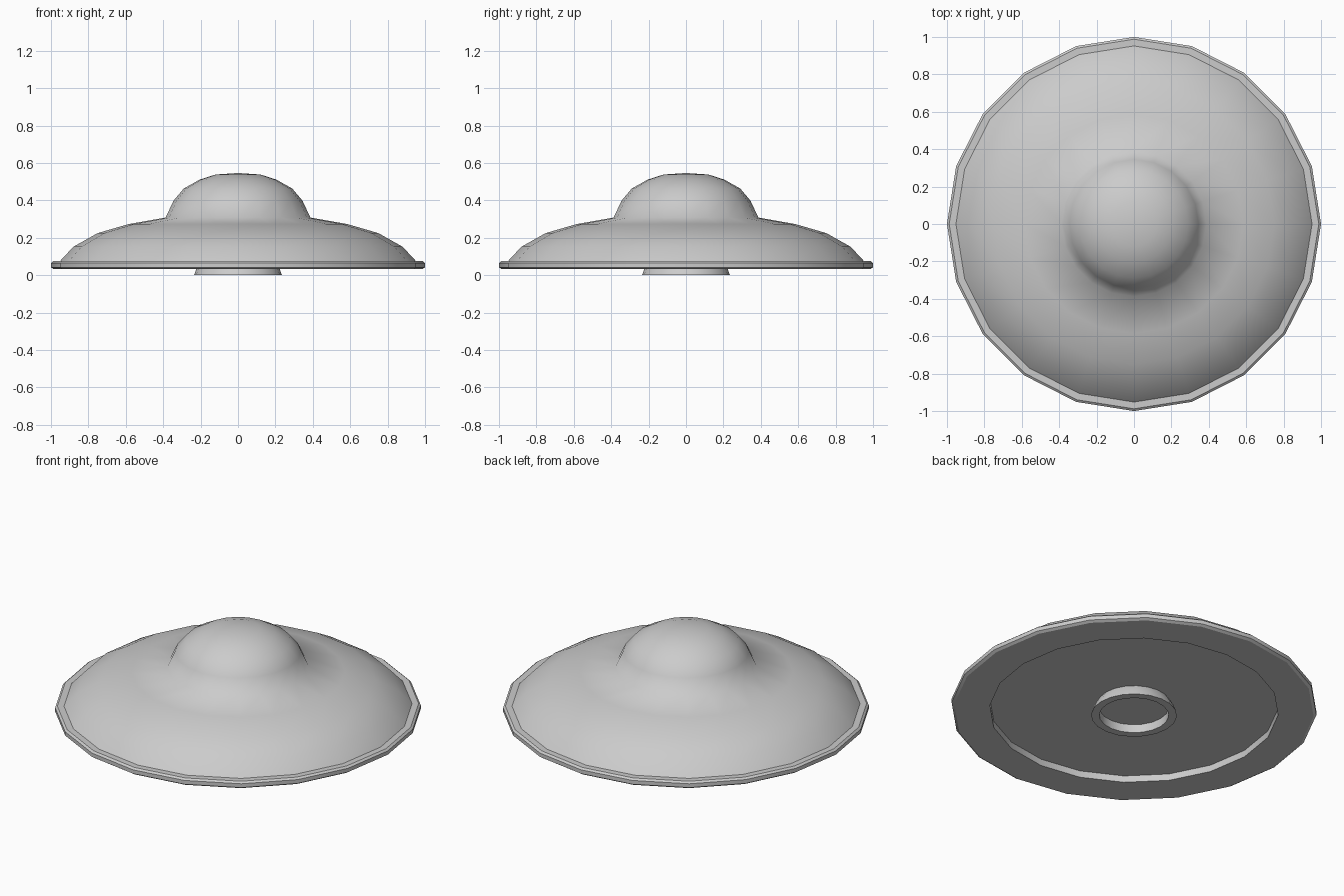
import bpy, bmesh, math

if "Cube" in bpy.data.objects:
    bpy.data.objects.remove(bpy.data.objects["Cube"])

SIDES = 20


def lathe(name, profile, sharp_angle=None):
    """Spin an (r, z) profile about z; points with r = 0 become a single pole."""
    bm = bmesh.new()
    rings = []
    for r, z in profile:
        if r == 0:
            rings.append([bm.verts.new((0, 0, z))] * SIDES)
        else:
            rings.append([bm.verts.new((r * math.cos(math.tau * i / SIDES),
                                        r * math.sin(math.tau * i / SIDES), z))
                          for i in range(SIDES)])
    for a, b in zip(rings, rings[1:]):
        for i in range(SIDES):
            j = (i + 1) % SIDES
            quad = list(dict.fromkeys((a[i], a[j], b[j], b[i])))
            bm.faces.new(quad)
    for f in bm.faces:
        f.smooth = True
    mesh = bpy.data.meshes.new(name)
    bm.to_mesh(mesh)
    bm.free()
    if sharp_angle:
        mesh.set_sharp_from_angle(angle=math.radians(sharp_angle))
    obj = bpy.data.objects.new(name, mesh)
    bpy.context.collection.objects.link(obj)
    return obj


# Saucer top blending softly into the dome
lathe("upper_hull_and_dome", [
    (0.952, 0.075), (0.88, 0.152), (0.75, 0.225), (0.585, 0.273),
    (0.387, 0.308), (0.345, 0.398), (0.29, 0.463), (0.205, 0.511),
    (0.12, 0.538), (0, 0.546)])

# Bevelled outer rim, flat underside and recessed belly, outside edge downwards reversed
lathe("rim_and_belly", [
    (0, 0.072), (0.79, 0.072), (0.79, 0.032), (0.985, 0.032), (1.0, 0.042),
    (1.0, 0.065), (0.988, 0.075), (0.952, 0.075)], 25)

# Flared landing ring with a shallow hollow in its base
lathe("landing_ring", [
    (0, 0.05), (0.19, 0.05), (0.19, 0), (0.235, 0),
    (0.222, 0.035), (0.2, 0.072)], 30)
